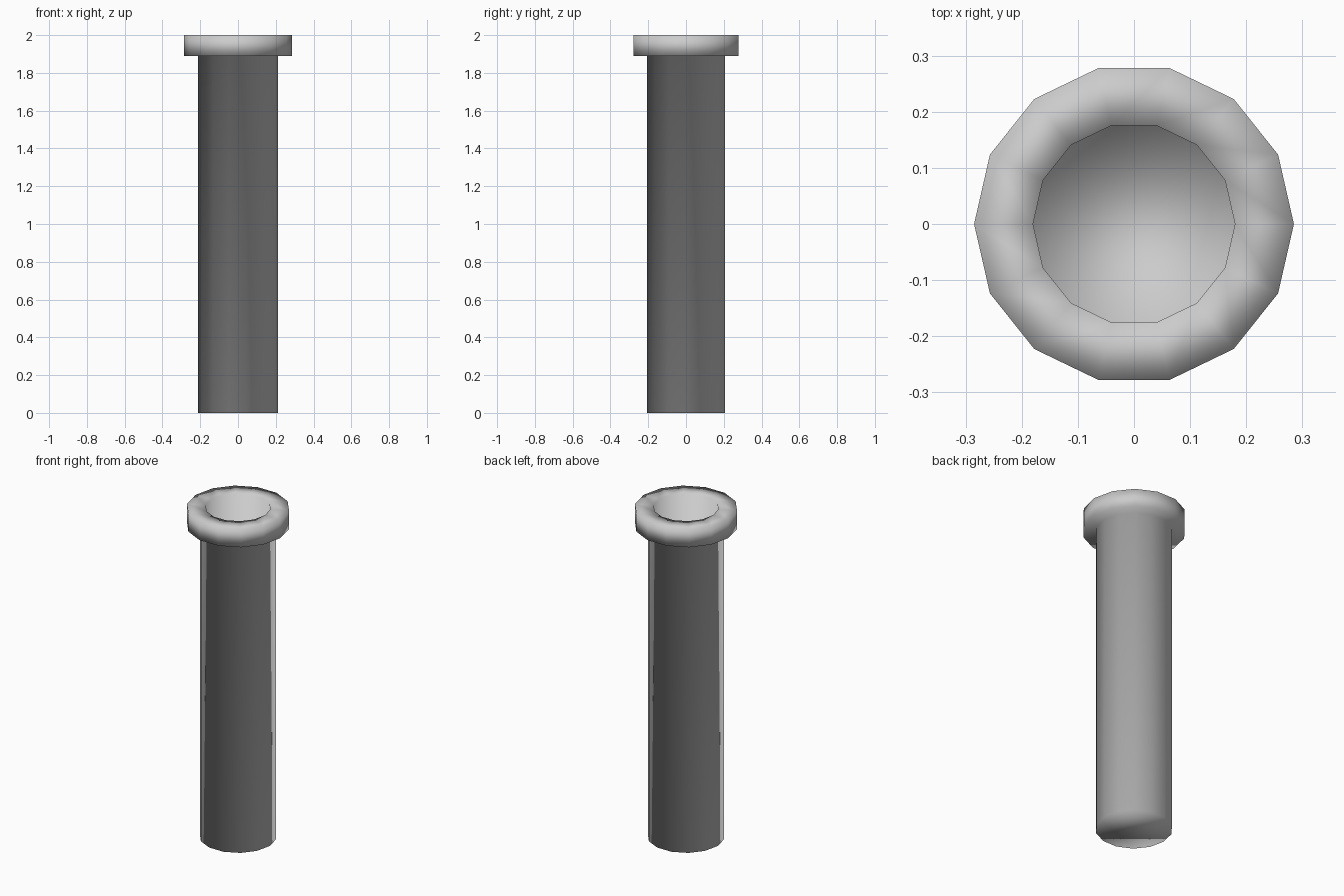
import bpy
import bmesh
from math import cos, sin, tau

if "Cube" in bpy.data.objects:
    bpy.data.objects.remove(bpy.data.objects["Cube"])

SIDES = 14

# Profile (radius, height): shaft, flange, rim, hollow bore and its floor
PROFILE = [(0.213, 0.0), (0.213, 1.89), (0.285, 1.89),
           (0.285, 2.0), (0.18, 2.0), (0.18, 0.06)]

bm = bmesh.new()
rings = [[bm.verts.new((r * cos(tau * i / SIDES), r * sin(tau * i / SIDES), z))
          for i in range(SIDES)] for r, z in PROFILE]

# Side walls between neighbouring rings
for a, b in zip(rings, rings[1:]):
    for i in range(SIDES):
        j = (i + 1) % SIDES
        bm.faces.new((a[i], a[j], b[j], b[i]))

# Closed base and bore floor
bm.faces.new(rings[0][::-1])
bm.faces.new(rings[-1])
bmesh.ops.recalc_face_normals(bm, faces=bm.faces)

# Fully smooth shading over the low-poly form
for f in bm.faces:
    f.smooth = True

mesh = bpy.data.meshes.new("flanged_pipe")
bm.to_mesh(mesh)
bm.free()
bpy.context.collection.objects.link(bpy.data.objects.new("flanged_pipe", mesh))
